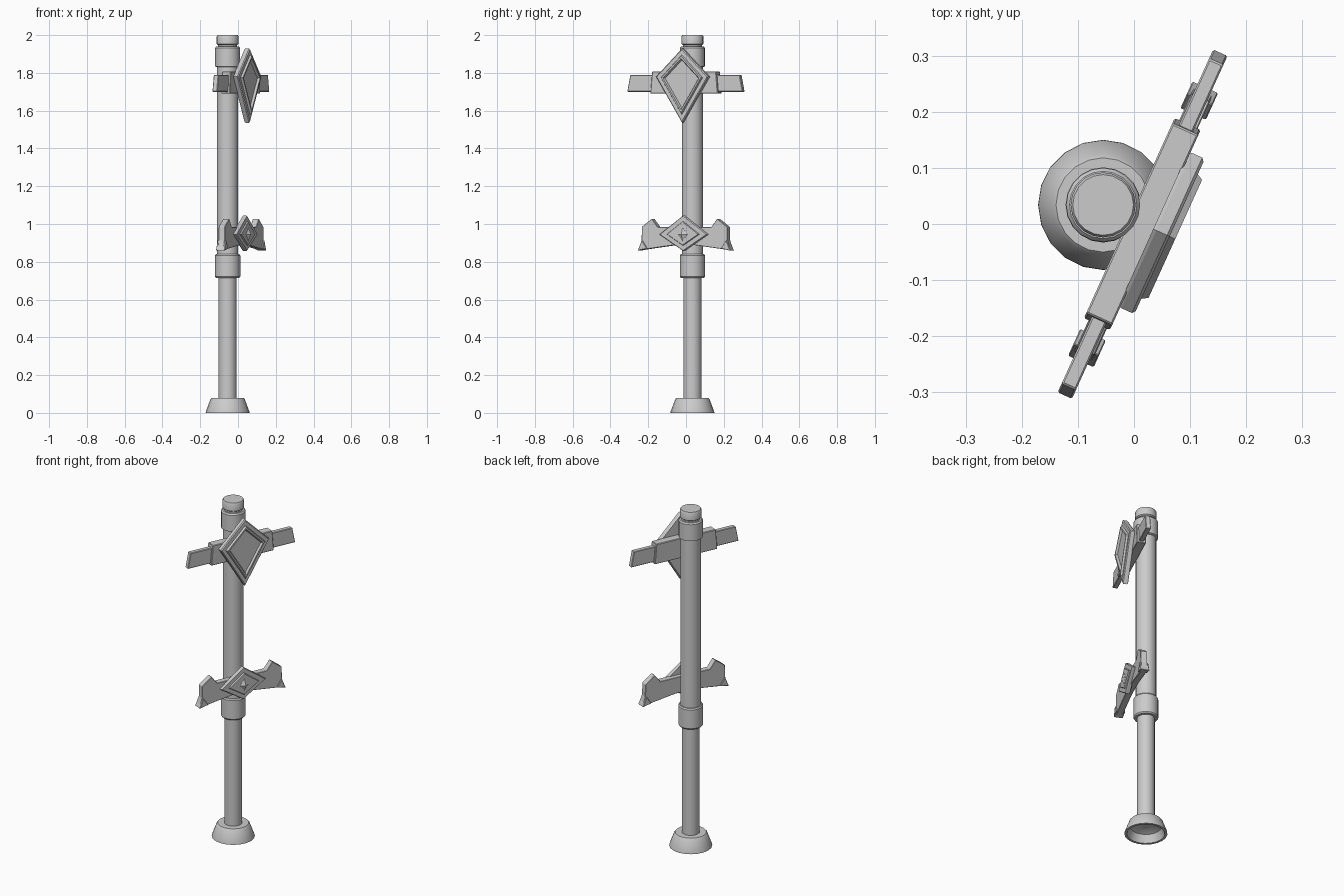
import bpy, bmesh
from math import sin, cos, pi, radians

if "Cube" in bpy.data.objects:
    bpy.data.objects.remove(bpy.data.objects["Cube"])

ANGLE = radians(65.6)                       # direction of the crossbars in plan
MID = (0.0025, 0.0055, 0)                   # crossbar origin
POLE = (-0.055, 0.034, 0)


def finish(name, bm, loc, rot=0.0, bevel=0.0, smooth=False):
    bmesh.ops.recalc_face_normals(bm, faces=bm.faces)
    me = bpy.data.meshes.new(name)
    bm.to_mesh(me)
    bm.free()
    ob = bpy.data.objects.new(name, me)
    bpy.context.collection.objects.link(ob)
    ob.location = loc
    ob.rotation_euler.z = rot
    if bevel:
        m = ob.modifiers.new("bevel", 'BEVEL')
        m.width = bevel
        m.segments = 1
    if smooth:
        bpy.ops.object.select_all(action='DESELECT')
        ob.select_set(True)
        bpy.context.view_layer.objects.active = ob
        bpy.ops.object.shade_smooth_by_angle(angle=radians(30))
    return ob


def skin(bm, rings):
    """Join successive vertex rings with quads and cap both ends."""
    for a, b in zip(rings, rings[1:]):
        k = len(a)
        for i in range(k):
            j = (i + 1) % k
            bm.faces.new((a[i], a[j], b[j], b[i]))
    bm.faces.new(rings[0])
    bm.faces.new(rings[-1])


def turned(name, profile, sides=20):
    """Lathe a (radius, z) profile around the pole axis."""
    bm = bmesh.new()
    rings = [[bm.verts.new((r * cos(2 * pi * i / sides), r * sin(2 * pi * i / sides), z))
              for i in range(sides)] for r, z in profile]
    skin(bm, rings)
    return finish(name, bm, POLE, smooth=True)


def plate(name, outline, back, front, bevel=0.003):
    """Extrude an (along, z) outline between two depths."""
    bm = bmesh.new()
    rings = [[bm.verts.new((x, -n, z)) for x, z in outline] for n in (back, front)]
    skin(bm, rings)
    return finish(name, bm, MID, ANGLE, bevel)


def diamond(name, half, top, mid, bottom, steps):
    """Stepped diamond: each step is (scale, depth)."""
    bm = bmesh.new()
    c = (top + bottom + 2 * mid) / 4
    pts = [(half, mid), (0, top), (-half, mid), (0, bottom)]
    rings = [[bm.verts.new((x * s, -n, c + (z - c) * s)) for x, z in pts] for s, n in steps]
    skin(bm, rings)
    return finish(name, bm, MID, ANGLE)


def mirrored(half):
    return half + [(-x, z) for x, z in reversed(half)]


# Pole: hollow foot, shafts, collars, cap
turned("foot", [(0.05, 0.06), (0.085, 0.045), (0.102, 0.0), (0.116, 0.0), (0.115, 0.008),
                (0.091, 0.072), (0.084, 0.08), (0.05, 0.08)])
turned("lower_shaft", [(0.048, 0.06), (0.048, 0.74)])
turned("middle_collar", [(0.048, 0.715), (0.062, 0.715), (0.067, 0.722), (0.067, 0.833),
                         (0.062, 0.84), (0.05, 0.84)])
turned("upper_shaft", [(0.056, 0.82), (0.056, 1.85)])
turned("top_collar", [(0.056, 1.83), (0.066, 1.835), (0.066, 1.932), (0.06, 1.94), (0.05, 1.94)])
turned("cap", [(0.051, 1.93), (0.051, 1.948), (0.058, 1.953), (0.058, 1.993), (0.054, 2.0)])

# Upper crossbar: slim bar, thicker sleeve, large diamond shield
plate("upper_bar", mirrored([(0.336, 1.70), (0.318, 1.79)]), 0.0, 0.028)
plate("upper_bar_sleeve", mirrored([(0.196, 1.69), (0.186, 1.808)]), -0.012, 0.039)
diamond("upper_diamond", 0.152, 1.93, 1.78, 1.535,
        [(0.97, 0.035), (1, 0.041), (1, 0.062), (0.96, 0.067), (0.80, 0.067),
         (0.76, 0.078), (0.69, 0.078), (0.64, 0.066)])

# Lower crossbar: horned bar with flared lower tips
plate("lower_bar", mirrored([(0.06, 0.888), (0.13, 0.879), (0.265, 0.861), (0.25, 0.915),
                             (0.248, 0.985), (0.19, 1.028), (0.155, 0.983), (0.06, 0.983)]),
      -0.003, 0.033, 0.002)
for side, s in (("left", -1), ("right", 1)):
    plate("lower_tip_" + side, [(s * 0.215, 0.870), (s * 0.269, 0.859), (s * 0.245, 0.915)],
          -0.010, 0.040, 0.002)

# Small diamond plate with a pyramid stud
diamond("lower_diamond", 0.14, 1.046, 0.945, 0.856,
        [(0.97, 0.025), (1, 0.03), (1, 0.045), (0.96, 0.05), (0.68, 0.05), (0.64, 0.057)])
diamond("lower_stud", 0.028, 0.98, 0.945, 0.91, [(1, 0.05), (1, 0.058), (0.08, 0.072)])
